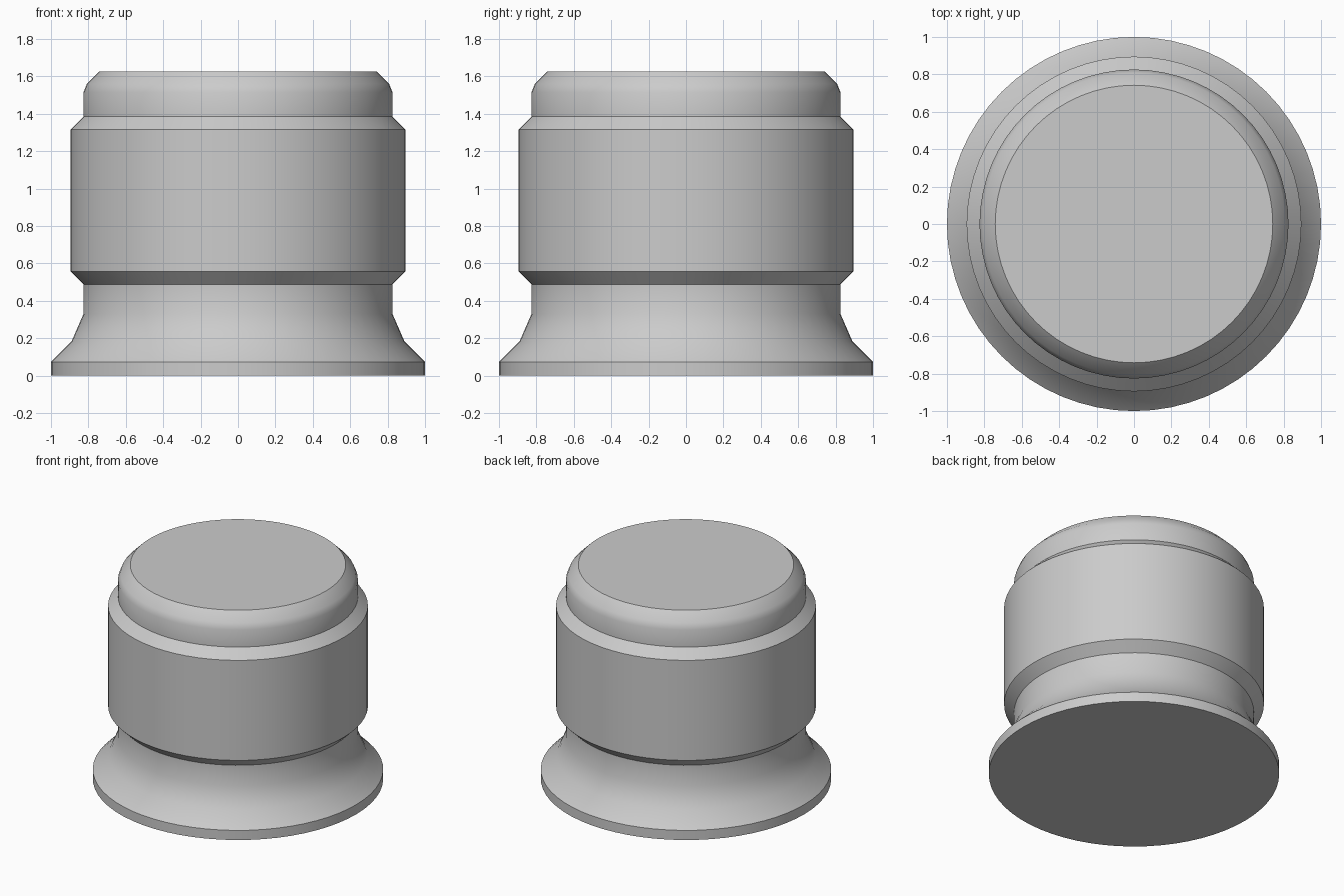
import bpy
import bmesh
import math

if "Cube" in bpy.data.objects:
    bpy.data.objects.remove(bpy.data.objects["Cube"])

SEGMENTS = 64

grey = bpy.data.materials.new("light grey")
grey.diffuse_color = (0.6, 0.6, 0.6, 1.0)
grey.use_nodes = True
grey.node_tree.nodes["Principled BSDF"].inputs["Base Color"].default_value = grey.diffuse_color


def lathe(name, profile):
    """Revolve (radius, height) points around z, with flat discs at both ends."""
    bm = bmesh.new()
    rings = []
    for r, z in profile:
        rings.append([bm.verts.new((r * math.cos(2 * math.pi * i / SEGMENTS),
                                    r * math.sin(2 * math.pi * i / SEGMENTS), z))
                      for i in range(SEGMENTS)])
    for low, high in zip(rings, rings[1:]):
        for i in range(SEGMENTS):
            j = (i + 1) % SEGMENTS
            bm.faces.new((low[i], low[j], high[j], high[i]))
    bm.faces.new(rings[0][::-1])
    bm.faces.new(rings[-1])
    mesh = bpy.data.meshes.new(name)
    bm.to_mesh(mesh)
    bm.free()
    mesh.materials.append(grey)
    obj = bpy.data.objects.new(name, mesh)
    bpy.context.collection.objects.link(obj)
    bpy.ops.object.select_all(action='DESELECT')
    obj.select_set(True)
    bpy.context.view_layer.objects.active = obj
    bpy.ops.object.shade_smooth_by_angle(angle=math.radians(30))
    return obj


lathe("round_knob", [
    # flared foot and neck
    (1.0, 0.0), (1.0, 0.073), (0.89, 0.183), (0.826, 0.33), (0.826, 0.487),
    # wide chamfered grip
    (0.895, 0.556), (0.895, 1.316), (0.826, 1.385),
    # stepped cap with bevelled rim
    (0.826, 1.515), (0.808, 1.56), (0.742, 1.626),
])
